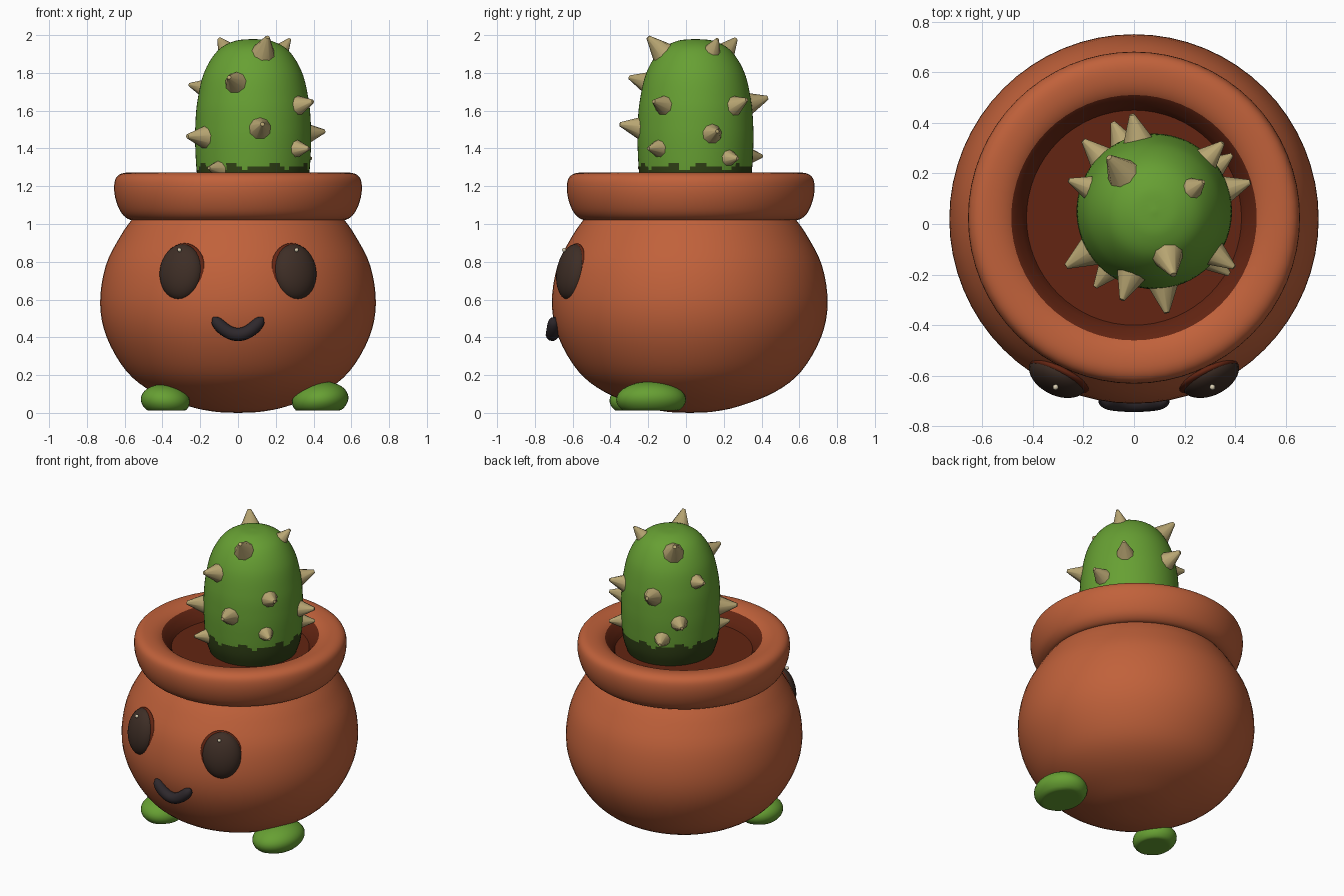
import bpy, bmesh, math, random
from mathutils import Vector, Matrix

random.seed(4)
if "Cube" in bpy.data.objects:
    bpy.data.objects.remove(bpy.data.objects["Cube"], do_unlink=True)


def material(name, *rgb):
    m = bpy.data.materials.new(name)
    m.use_nodes = True
    m.diffuse_color = (*rgb, 1)
    bsdf = m.node_tree.nodes["Principled BSDF"]
    bsdf.inputs["Base Color"].default_value = (*rgb, 1)
    bsdf.inputs["Roughness"].default_value = 0.8
    return m


terracotta = material("terracotta", 0.53, 0.12, 0.043)
soil = material("dark_soil_red", 0.125, 0.018, 0.006)
green = material("cactus_green", 0.135, 0.35, 0.033)
dark_green = material("dark_green", 0.03, 0.052, 0.008)
thorn = material("pale_thorn", 0.48, 0.38, 0.17)
eye_brown = material("eye_brown", 0.048, 0.027, 0.019)
mouth_black = material("mouth_black", 0.027, 0.021, 0.025)
glint = material("eye_glint", 0.7, 0.62, 0.45)


def finish(bm, name, mats, angle=60):
    me = bpy.data.meshes.new(name)
    bmesh.ops.recalc_face_normals(bm, faces=bm.faces)
    bm.to_mesh(me)
    bm.free()
    ob = bpy.data.objects.new(name, me)
    bpy.context.collection.objects.link(ob)
    for m in mats:
        me.materials.append(m)
    bpy.ops.object.select_all(action="DESELECT")
    ob.select_set(True)
    bpy.context.view_layer.objects.active = ob
    bpy.ops.object.shade_smooth_by_angle(angle=math.radians(angle))
    return ob


def smooth_profile(pts, steps=4):
    """Catmull-Rom curve through (radius, z) points."""
    p = [Vector(q) for q in pts]
    p = [2 * p[0] - p[1]] + p + [2 * p[-1] - p[-2]]
    out = []
    for a, b, c, d in zip(p, p[1:], p[2:], p[3:]):
        for i in range(steps):
            t = i / steps
            out.append(0.5 * (2 * b + (c - a) * t + (2 * a - 5 * b + 4 * c - d) * t * t
                              + (3 * b - a - 3 * c + d) * t ** 3))
    return out + [p[-2]]


def lathe(profile, centre, segments=64):
    bm = bmesh.new()
    vs = [bm.verts.new((centre[0] + max(r, 0), centre[1], z)) for r, z in profile]
    es = [bm.edges.new(pair) for pair in zip(vs, vs[1:])]
    bmesh.ops.spin(bm, geom=vs + es, cent=(*centre, 0), axis=(0, 0, 1),
                   angle=math.tau, steps=segments, use_duplicate=False)
    bmesh.ops.remove_doubles(bm, verts=bm.verts, dist=0.0005)
    return bm


def ellipsoid(name, mat, centre, radii, direction=(0, 0, 1), floor=None):
    bm = bmesh.new()
    rot = Vector(direction).to_track_quat("Z", "Y").to_matrix().to_4x4()
    bmesh.ops.create_uvsphere(bm, u_segments=32, v_segments=20, radius=1,
                              matrix=Matrix.Translation(centre) @ rot
                              @ Matrix.Diagonal((*radii, 1)))
    if floor is not None:
        for v in bm.verts:
            v.co.z = max(v.co.z, floor)
    return finish(bm, name, [mat])


# Pot body
POT = (0, 0.02)
body = smooth_profile([(0, 0), (0.12, 0.006), (0.26, 0.035), (0.45, 0.11), (0.59, 0.22),
                       (0.695, 0.4), (0.73, 0.58), (0.7, 0.78), (0.62, 0.94), (0.55, 1.04)])
finish(lathe(body, POT), "pot_body", [terracotta])

# Rim rolling over into the dark hollow
rim = smooth_profile([(0.52, 1.03), (0.57, 1.022), (0.615, 1.055), (0.645, 1.12), (0.656, 1.19),
                      (0.645, 1.245), (0.605, 1.27), (0.54, 1.268), (0.485, 1.245),
                      (0.445, 1.2), (0.425, 1.165)])
bm = lathe(rim + [Vector((0, 1.165))], (0, 0.025))
for f in bm.faces:
    c = f.calc_center_median()
    f.material_index = int(c.z > 1.15 and math.hypot(c.x, c.y - 0.025) < 0.49)
finish(bm, "pot_rim_and_soil", [terracotta, soil])

# Cactus with a ragged dark base
CACTUS = Vector((0.08, 0.05, 0))
shape = smooth_profile([(0.265, 1.15), (0.295, 1.25), (0.306, 1.4), (0.306, 1.52), (0.295, 1.65),
                        (0.26, 1.8), (0.19, 1.915), (0.1, 1.968), (0, 1.98)], 8)
bm = lathe(shape, CACTUS.xy)
for f in bm.faces:
    c = f.calc_center_median() - CACTUS
    a = math.atan2(c.y, c.x)
    f.material_index = int(c.z < 1.305 + 0.012 * math.sin(9 * a) + 0.01 * math.sin(16 * a + 1))
finish(bm, "cactus", [green, dark_green])

# Thorns: angle around the cactus, height, size
THORNS = [(-73, 1.915, 1.15), (31, 1.925, 0.8), (130, 1.905, 1.2), (-110, 1.75, 1.1),
          (160, 1.72, 0.9), (-35, 1.63, 1), (45, 1.63, 1), (103, 1.64, 1.1), (-83, 1.51, 1.1),
          (-148, 1.46, 1.15), (17, 1.48, 1), (135, 1.47, 1), (-40, 1.4, 0.9), (36, 1.35, 0.85),
          (115, 1.36, 0.95), (-128, 1.29, 0.9)]
bm = bmesh.new()
for deg, z, size in THORNS:
    i = min(range(1, len(shape) - 1), key=lambda k: abs(shape[k].y - z))
    slope = shape[i + 1] - shape[i - 1]
    a = math.radians(deg)
    out = Vector((math.cos(a), math.sin(a), 0))
    normal = (out * slope.y - Vector((0, 0, slope.x))).normalized()
    base = CACTUS + out * shape[i].x + Vector((0, 0, z))
    normal = (normal + Vector((0, 0, random.uniform(0, 0.2)))).normalized()
    place = Matrix.Translation(base + normal * 0.035 * size) \
        @ normal.to_track_quat("Z", "Y").to_matrix().to_4x4()
    bmesh.ops.create_cone(bm, cap_ends=True, segments=9, radius1=0.06 * size,
                          radius2=0.01 * size, depth=0.11 * size, matrix=place)
finish(bm, "thorns", [thorn], 45)

# Eyes with a dark surround and a tiny glint
for side, label in ((1, "left"), (-1, "right")):
    facing = Vector((side * 0.42, -0.88, 0.16))
    centre = Vector((side * 0.3, -0.6, 0.745))
    ellipsoid(label + "_eye", eye_brown, centre, (0.122, 0.15, 0.075), facing)
    ellipsoid(label + "_eye_surround", soil, centre + Vector((-side * 0.006, 0, -0.004)),
              (0.134, 0.16, 0.035), facing)
    ellipsoid(label + "_eye_glint", glint, centre + Vector((side * 0.01, -0.045, 0.118)),
              (0.011, 0.011, 0.011))

# Smiling mouth as a round-ended tube
curve = bpy.data.curves.new("mouth", "CURVE")
curve.dimensions = "3D"
curve.bevel_depth = 0.035
curve.bevel_resolution = 4
curve.use_fill_caps = True
spline = curve.splines.new("POLY")
N = 24
spline.points.add(N)
for i, p in enumerate(spline.points):
    t = 2 * i / N - 1
    p.co = (0.132 * t, -0.708 + 0.012 * t * t, 0.415 + 0.09 * t * t, 1)
    p.radius = max(0.15, (1 - abs(t) ** 8) ** 0.5)
spline.use_smooth = True
curve.materials.append(mouth_black)
bpy.context.collection.objects.link(bpy.data.objects.new("mouth", curve))

# Flat-soled feet
ellipsoid("left_foot", green, (0.435, -0.185, 0.07), (0.185, 0.15, 0.095), (-0.12, 0, 1), 0.012)
ellipsoid("right_foot", green, (-0.385, -0.26, 0.065), (0.145, 0.13, 0.085), (0.1, 0, 1), 0.012)
